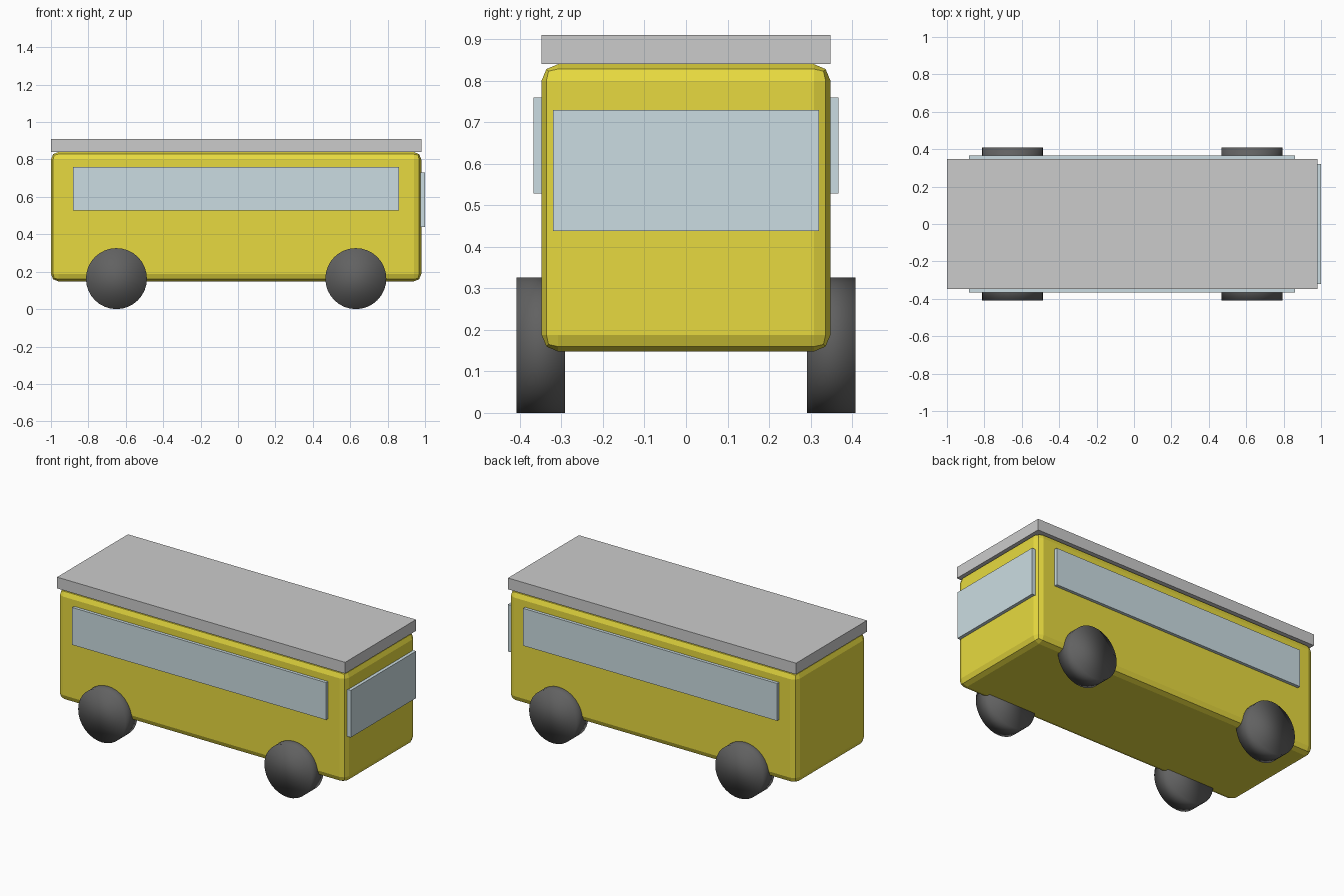
import bpy
import math

if "Cube" in bpy.data.objects:
    bpy.data.objects.remove(bpy.data.objects["Cube"])


def material(name, rgb):
    mat = bpy.data.materials.new(name)
    mat.diffuse_color = (*rgb, 1)
    mat.use_nodes = True
    mat.node_tree.nodes["Principled BSDF"].inputs["Base Color"].default_value = mat.diffuse_color
    return mat


yellow = material("yellow_paint", (0.8, 0.7, 0.05))
glass = material("glass", (0.6, 0.72, 0.76))
rubber = material("rubber", (0.12, 0.12, 0.12))


def box(name, lo, hi, mat=None):
    centre = [(a + b) / 2 for a, b in zip(lo, hi)]
    bpy.ops.mesh.primitive_cube_add(size=1, location=centre)
    ob = bpy.context.object
    ob.name = name
    ob.scale = [b - a for a, b in zip(lo, hi)]
    bpy.ops.object.transform_apply(location=False, rotation=False, scale=True)
    if mat:
        ob.data.materials.append(mat)
    return ob


# Body shell with two-step chamfered edges
body = box("body", (-1, -0.348, 0.148), (0.98, 0.348, 0.84), yellow)
bevel = body.modifiers.new("edge_bevel", 'BEVEL')
bevel.width = 0.04
bevel.segments = 2

# Flat roof slab
box("roof", (-1, -0.348, 0.84), (0.98, 0.348, 0.91))

# Windscreen on the +x end
box("windscreen", (0.96, -0.32, 0.438), (1.0, 0.32, 0.73), glass)

for side, s in (("right", -1), ("left", 1)):
    # Long side window
    y0, y1 = sorted((s * 0.329, s * 0.367))
    box(f"{side}_window", (-0.883, y0, 0.528), (0.862, y1, 0.76), glass)

    # Wheels, smooth shaded all over
    for end, x in (("rear", -0.65), ("front", 0.63)):
        bpy.ops.mesh.primitive_cylinder_add(
            vertices=32, radius=0.163, depth=0.116,
            location=(x, s * 0.35, 0.163), rotation=(math.pi / 2, 0, 0))
        wheel = bpy.context.object
        wheel.name = f"{end}_{side}_wheel"
        wheel.data.materials.append(rubber)
        bpy.ops.object.shade_smooth()
